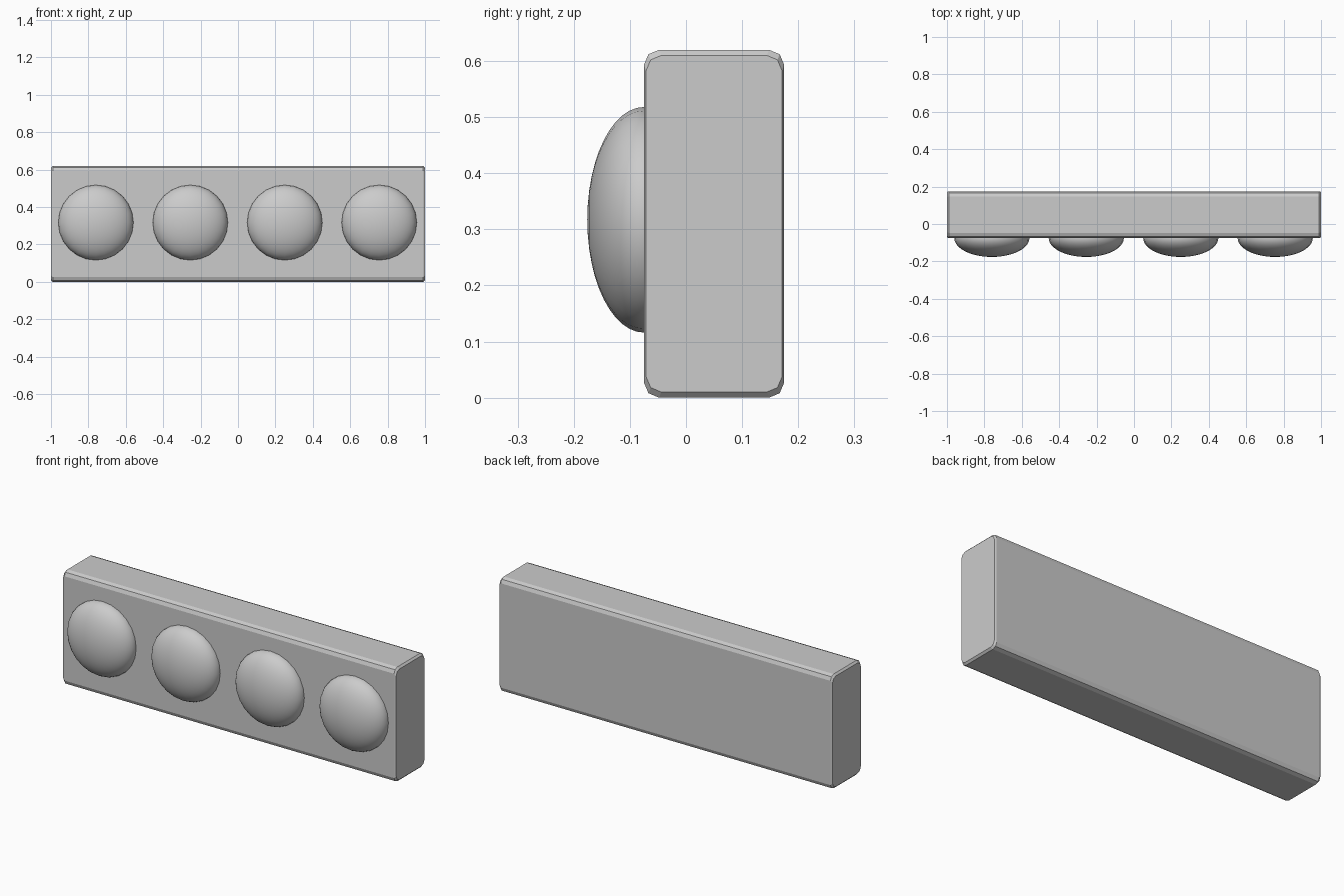
import bpy, bmesh, math
from mathutils import Matrix

if "Cube" in bpy.data.objects:
    bpy.data.objects.remove(bpy.data.objects["Cube"])

Y0, Y1, H = -0.075, 0.175, 0.62


def finish(bm, name, smooth_angle=None):
    bmesh.ops.recalc_face_normals(bm, faces=bm.faces)
    mesh = bpy.data.meshes.new(name)
    bm.to_mesh(mesh)
    bm.free()
    ob = bpy.data.objects.new(name, mesh)
    bpy.context.collection.objects.link(ob)
    if smooth_angle:
        bpy.ops.object.select_all(action='DESELECT')
        ob.select_set(True)
        bpy.context.view_layer.objects.active = ob
        bpy.ops.object.shade_smooth_by_angle(angle=math.radians(smooth_angle))
    return ob


def profile(inset_y, inset_z):
    # Rectangle with two-step bevelled corners, in the y-z plane
    cy, cz = (Y0 + Y1) / 2, H / 2
    hy, hz = (Y1 - Y0) / 2 - inset_y, H / 2 - inset_z
    corner = [(hy, hz - 0.027), (hy - 0.008, hz - 0.008), (hy - 0.027, hz)]
    half = corner + [(-y, z) for y, z in reversed(corner)]
    return [(cy + y, cz + z) for y, z in half + [(-y, -z) for y, z in half]]


# Slab body: profile run along x with a small chamfer on each end
bm = bmesh.new()
rings = []
for x, iy, iz in ((-1, 0.004, 0.01), (-0.99, 0, 0), (0.99, 0, 0), (1, 0.004, 0.01)):
    rings.append([bm.verts.new((x, y, z)) for y, z in profile(iy, iz)])
for a, b in zip(rings, rings[1:]):
    for i in range(len(a)):
        j = (i + 1) % len(a)
        bm.faces.new((a[i], a[j], b[j], b[i]))
bm.faces.new(rings[0])
bm.faces.new(rings[-1])
finish(bm, "body_slab")

# Four flattened round domes on the front, half sunk into the slab
for i, x in enumerate((-0.76, -0.255, 0.25, 0.755)):
    bm = bmesh.new()
    bmesh.ops.create_uvsphere(bm, u_segments=24, v_segments=24, radius=1)
    bm.transform(Matrix.Translation((x, Y0, 0.317))
                 @ Matrix.Diagonal((0.201, 0.101, 0.201, 1))
                 @ Matrix.Rotation(math.pi / 2, 4, 'X'))
    finish(bm, f"front_dome_{i + 1}", 40)
